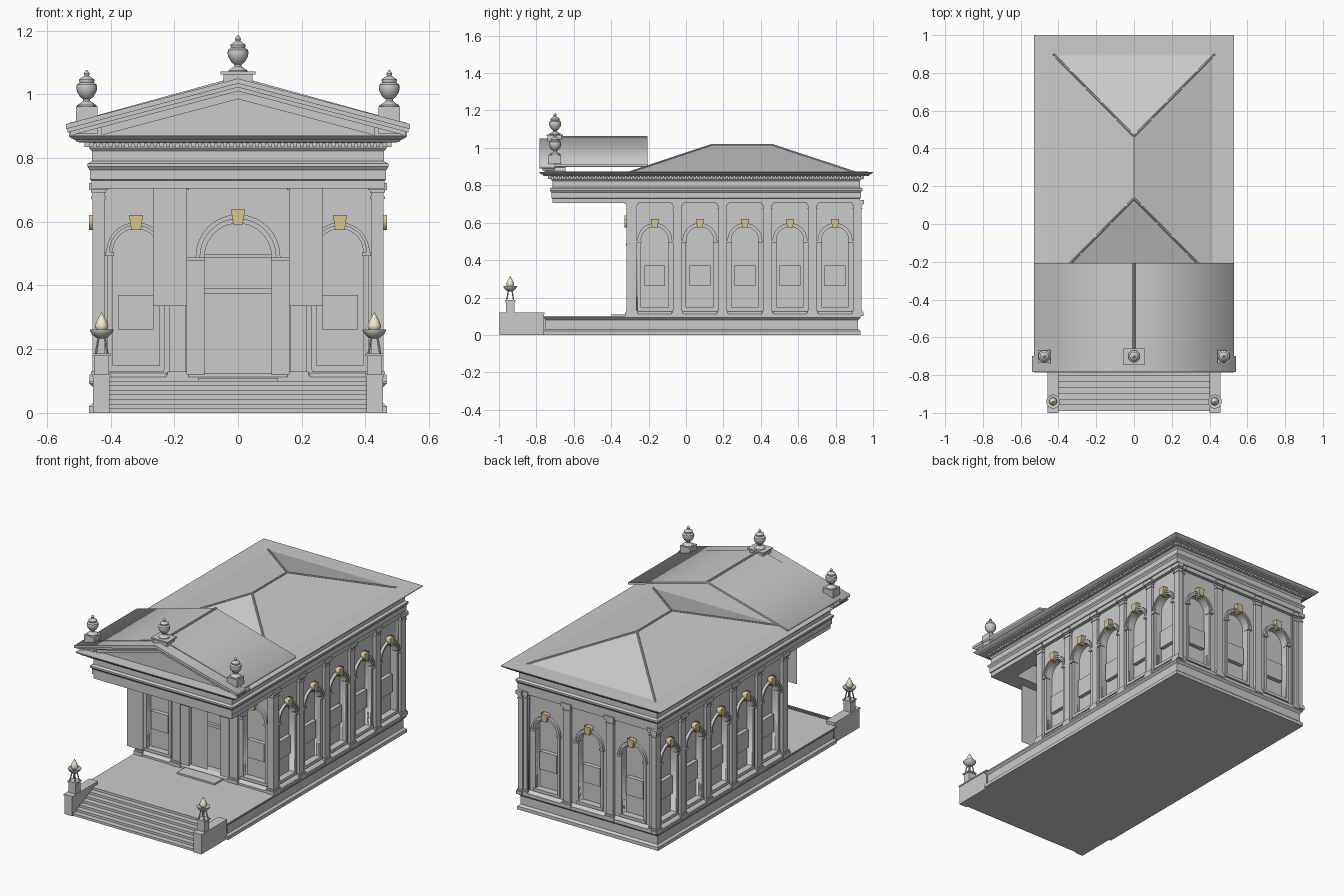
import bpy, bmesh, math
from mathutils import Matrix, Vector

if "Cube" in bpy.data.objects:
    bpy.data.objects.remove(bpy.data.objects["Cube"])

I = Matrix.Identity(4)

def material(name, rgb):
    m = bpy.data.materials.new(name)
    m.diffuse_color = (*rgb, 1)
    m.use_nodes = True
    m.node_tree.nodes["Principled BSDF"].inputs["Base Color"].default_value = m.diffuse_color
    return m

GOLD = material("ochre_stone", (0.72, 0.56, 0.26))
FLAME = material("pale_flame", (0.9, 0.8, 0.58))

def add(name, mesh, M=I, mat=None, smooth=False):
    ob = bpy.data.objects.new(name, mesh)
    ob.matrix_world = M
    bpy.context.collection.objects.link(ob)
    if mat:
        mesh.materials.append(mat)
    if smooth:
        mesh.polygons.foreach_set("use_smooth", [True] * len(mesh.polygons))
        mesh.set_sharp_from_angle(angle=math.radians(35))
    return ob

def from_bm(name, bm, M=I, mat=None, smooth=False):
    bmesh.ops.recalc_face_normals(bm, faces=bm.faces)
    mesh = bpy.data.meshes.new(name)
    bm.to_mesh(mesh)
    bm.free()
    return add(name, mesh, M, mat, smooth)

def boxes(name, items, M=I, mat=None):
    """Each item is x0, x1, y0, y1, z0, z1."""
    bm = bmesh.new()
    for x0, x1, y0, y1, z0, z1 in items:
        T = Matrix.Translation(((x0+x1)/2, (y0+y1)/2, (z0+z1)/2))
        bmesh.ops.create_cube(bm, size=1, matrix=T @ Matrix.Diagonal((x1-x0, y1-y0, z1-z0, 1)))
    return from_bm(name, bm, M, mat)

def loft(name, x, y0, y1, profile):
    """Sweep a moulding profile (offset, z) round a rectangle and cap both ends."""
    bm = bmesh.new()
    rings = [[bm.verts.new(p) for p in ((-x-o, y0-o, z), (x+o, y0-o, z), (x+o, y1+o, z), (-x-o, y1+o, z))]
             for o, z in profile]
    for a, b in zip(rings, rings[1:]):
        for i in range(4):
            j = (i+1) % 4
            bm.faces.new((a[i], a[j], b[j], b[i]))
    bm.faces.new(rings[0])
    bm.faces.new(rings[-1])
    return from_bm(name, bm)

def slab(name, loops, y0, y1, M=I, mat=None):
    """Extrude outlines in the x-z plane (later loops cut holes) from y0 to y1."""
    cu = bpy.data.curves.new(name, 'CURVE')
    cu.dimensions, cu.fill_mode, cu.extrude = '2D', 'BOTH', (y1-y0)/2
    for pts in loops:
        s = cu.splines.new('POLY')
        s.points.add(len(pts)-1)
        for p, (u, v) in zip(s.points, pts):
            p.co = (u, v, 0, 1)
        s.use_cyclic_u = True
    tmp = bpy.data.objects.new(name, cu)
    mesh = bpy.data.meshes.new_from_object(tmp)
    bpy.data.objects.remove(tmp)
    mesh.transform(Matrix.Translation((0, (y0+y1)/2, 0)) @ Matrix.Rotation(math.pi/2, 4, 'X'))
    return add(name, mesh, M, mat)

def lathe(name, profile, loc, mat=None, n=20):
    bm = bmesh.new()
    rings = [[bm.verts.new((r*math.cos(k*math.tau/n), r*math.sin(k*math.tau/n), z)) for k in range(n)]
             for r, z in profile]
    for a, b in zip(rings, rings[1:]):
        for i in range(n):
            bm.faces.new((a[i], a[(i+1) % n], b[(i+1) % n], b[i]))
    bm.faces.new(rings[0])
    bm.faces.new(rings[-1])
    return from_bm(name, bm, Matrix.Translation(loc), mat, True)

def rod(name, a, b, r, n=8):
    a, b = Vector(a), Vector(b)
    bm = bmesh.new()
    bmesh.ops.create_cone(bm, cap_ends=True, segments=n, radius1=r, radius2=r, depth=(b-a).length)
    rot = (b-a).to_track_quat('Z', 'Y').to_matrix().to_4x4()
    return from_bm(name, bm, Matrix.Translation((a+b)/2) @ rot, None, True)

def half_arc(c, r, z, n=20):
    return [(c + r*math.cos(math.pi*i/n), z + r*math.sin(math.pi*i/n)) for i in range(n+1)]

def arch(c, r, z0, z):
    return [(c-r, z0), (c+r, z0)] + half_arc(c, r, z)

def bay_trim(c, r, spring, M, door=False):
    """Archivolt, jamb frame, keystone and panel of one arched bay."""
    w = 0.028 if door else 0.02
    for inner, outer, d in ((r, r+w*.55, .010), (r+w*.5, r+w, .016)):
        slab("archivolt", [half_arc(c, outer, spring) + half_arc(c, inner, spring)[::-1]], -d, .01, M)
    k = spring + r
    slab("keystone", [[(c-.015, k-.004), (c+.015, k-.004), (c+.022, k+.043), (c-.022, k+.043)]], -.028, .01, M, GOLD)
    if door:
        boxes("door_jambs", [(s*.133-.028, s*.133+.028, -.014, .02, .12, .48) for s in (-1, 1)], M)
        boxes("door_imposts", [(s*.134-.03, s*.134+.03, -.022, .02, .478, .49) for s in (-1, 1)], M)
        boxes("door_transom", [(-r, r, .02, .045, .375, .392)], M)
        boxes("lunette", [(-r, r, .014, .04, .487, .498)], M)
        return
    boxes("bay_frame", [(c+s*(r+.008)-.008, c+s*(r+.008)+.008, -.006, .02, .135, spring) for s in (-1, 1)]
          + [(c+s*(r+.011)-.014, c+s*(r+.011)+.014, -.016, .02, spring-.012, spring) for s in (-1, 1)]
          + [(c-r-.015, c+r+.015, -.008, .03, .13, .148)], M)
    boxes("window_panel", [(c-.056, c+.056, .012, .045, .262, .37)], M)

def wall(name, half, bays, pilasters, M, door=False):
    """Arcaded wall in local space: x along it, -y outward."""
    holes = [arch(c, .073, .145, .505) for c in bays]
    if door:
        holes.append(arch(0, .105, .125, .49))
        bay_trim(0, .105, .49, M, True)
    slab(name, [[(-half, .1), (half, .1), (half, .8), (-half, .8)]] + holes, 0, .04, M)
    for c in bays:
        bay_trim(c, .073, .505, M)
    items = []
    for p, w in pilasters:
        for e, d, z0, z1 in ((0, .017, .1, .71), (.009, .026, .1, .12), (.005, .022, .12, .13),
                             (.004, .021, .672, .679), (.005, .022, .692, .7), (.011, .028, .7, .722)):
            items.append((p-w-e, p+w+e, -d, .01, z0, z1))
    boxes("pilasters", items, M)

# Base and terrace
loft("plinth", .455, -.75, .92, [(.013, 0), (.013, .02), (.004, .028), (0, .03), (0, .08), (.008, .088), (.012, .092), (.012, .1)])
loft("wall_base", .44, -.30, .91, [(.022, .099), (.022, .112), (.008, .122), (.0, .126)])

# Entrance steps with cheek walls
boxes("steps", [(-.405, .405, -.99+i*.031, -.74, 0, .1*(i+1)/7) for i in range(7)])
boxes("doorstep", [(-.125, .125, -.40, -.28, .098, .11)])
for s in (-1, 1):
    boxes("cheek_wall", [(s*.429-.026, s*.429+.026, -.998, -.76, 0, .112),
                         (s*.429-.029, s*.429+.029, -1, -.757, .112, .12)])

# Braziers on the cheek walls
for s in (-1, 1):
    x, y = s*.428, -.94
    boxes("brazier_pedestal", [(x-.023, x+.023, y-.023, y+.023, .118, .18), (x-.028, x+.028, y-.028, y+.028, .178, .187)])
    for k in range(4):
        a = math.pi/4 + k*math.pi/2
        rod("brazier_leg", (x+.026*math.cos(a), y+.026*math.sin(a), .185), (x+.012*math.cos(a), y+.012*math.sin(a), .245), .0035)
    lathe("brazier_bowl", [(.008, .233), (.018, .236), (.03, .247), (.037, .258), (.037, .262), (.03, .262), (.01, .255)], (x, y, 0))
    lathe("flame", [(.012, .256), (.02, .266), (.021, .274), (.015, .29), (.007, .304), (.001, .315)], (x, y, 0), FLAME, 12)

# Main hall: core plus four arcaded walls
boxes("hall_core", [(-.405, .405, -.262, .872, .05, .83)])
def side(x, y, deg):
    return Matrix.Translation((x, y, 0)) @ Matrix.Rotation(math.radians(deg), 4, 'Z')
wall("front_wall", .44, (-.32, .32), [(s*p, w) for s in (-1, 1) for p, w in ((.438, .019), (.191, .026))], side(0, -.30, 0), True)
wall("back_wall", .44, (-.287, 0, .287), [(s*p, .022) for s in (-1, 1) for p in (.143, .43)], side(0, .91, 180))
for s in (-1, 1):
    wall("side_wall", .603, [i*.241 for i in range(-2, 3)],
         [((i-2.5)*.241, .022) for i in range(6)], side(s*.44, .315, s*90))

# Entablature with hollow portico soffit and cornice
loft("entablature", .455, -.71, .925,
     [(-.1, .82), (-.1, .705), (.005, .705), (.005, .73), (.01, .732), (.01, .762), (.018, .773), (.018, .783),
      (.004, .79), (.004, .822), (.012, .832), (.012, .848), (.052, .85), (.055, .856), (.068, .862), (.075, .868), (.075, .872), (0, .873)])
dent = []
for i in range(-23, 24):
    dent += [(i*.02-.006, i*.02+.006, y-.01, y+.01, .834, .849) for y in (-.727, .942)]
for i in range(84):
    y = -.722 + i*.02
    dent += [(x-.01, x+.01, y-.006, y+.006, .834, .849) for x in (-.472, .472)]
boxes("dentils", dent)

# Banners between the portico supports
for s in (-1, 1):
    boxes("banner", [(s*.2135-.0535, s*.2135+.0535, -.672, -.67, .335, .71)])

# Pediment: stepped raking cornices and tympanum
def chevron(t, b, h, k=.265):
    return [[(0, t), (h, t-k*h), (h, b-k*h), (0, b), (-h, b-k*h), (-h, t-k*h)]]
for t, b, h, y in ((1.05, 1.034, .54, -.783), (1.036, 1.022, .535, -.768), (1.024, 1.01, .527, -.752), (1.012, .985, .43, -.73)):
    slab("raking_cornice", chevron(t, b, h), y, -.70)
slab("tympanum", [[(0, 1.035), (-.53, .894), (-.53, .87), (.53, .87), (.53, .894)]], -.712, -.645)

# Portico roof
slab("portico_roof", chevron(1.056, 1.044, .53, .275), -.71, -.207)
rod("portico_ridge", (0, -.67, 1.056), (0, -.207, 1.056), .007)

# Hipped main roof with ridge caps
bm = bmesh.new()
c = [bm.verts.new(p) for p in ((-.428, -.3, .87), (.428, -.3, .87), (.428, .9, .87), (-.428, .9, .87), (0, .135, 1.014), (0, .465, 1.014))]
for f in ((0, 1, 4), (1, 2, 5, 4), (2, 3, 5), (3, 0, 4, 5), (3, 2, 1, 0)):
    bm.faces.new([c[i] for i in f])
edges = [(c[a].co.copy(), c[b].co.copy()) for a, b in ((0, 4), (1, 4), (2, 5), (3, 5), (4, 5))]
from_bm("main_roof", bm)
for a, b in edges:
    rod("hip_ridge", a, b, .006)

# Urns on the pediment
urn = [(.03, 0), (.03, .005), (.022, .01), (.011, .018), (.011, .024), (.02, .03), (.03, .046), (.033, .06), (.031, .07),
       (.022, .076), (.024, .081), (.024, .085), (.016, .092), (.007, .097), (.009, .104), (.006, .11), (.001, .116)]
boxes("center_urn_block", [(-.045, .045, -.74, -.665, 1.02, 1.063), (-.055, .055, -.747, -.658, 1.063, 1.071)])
lathe("urn", urn, (0, -.70, 1.07))
for s in (-1, 1):
    x = s*.475
    boxes("side_urn_block", [(x-.034, x+.034, -.735, -.668, .875, .962)])
    lathe("urn", urn, (x, -.70, .961))
